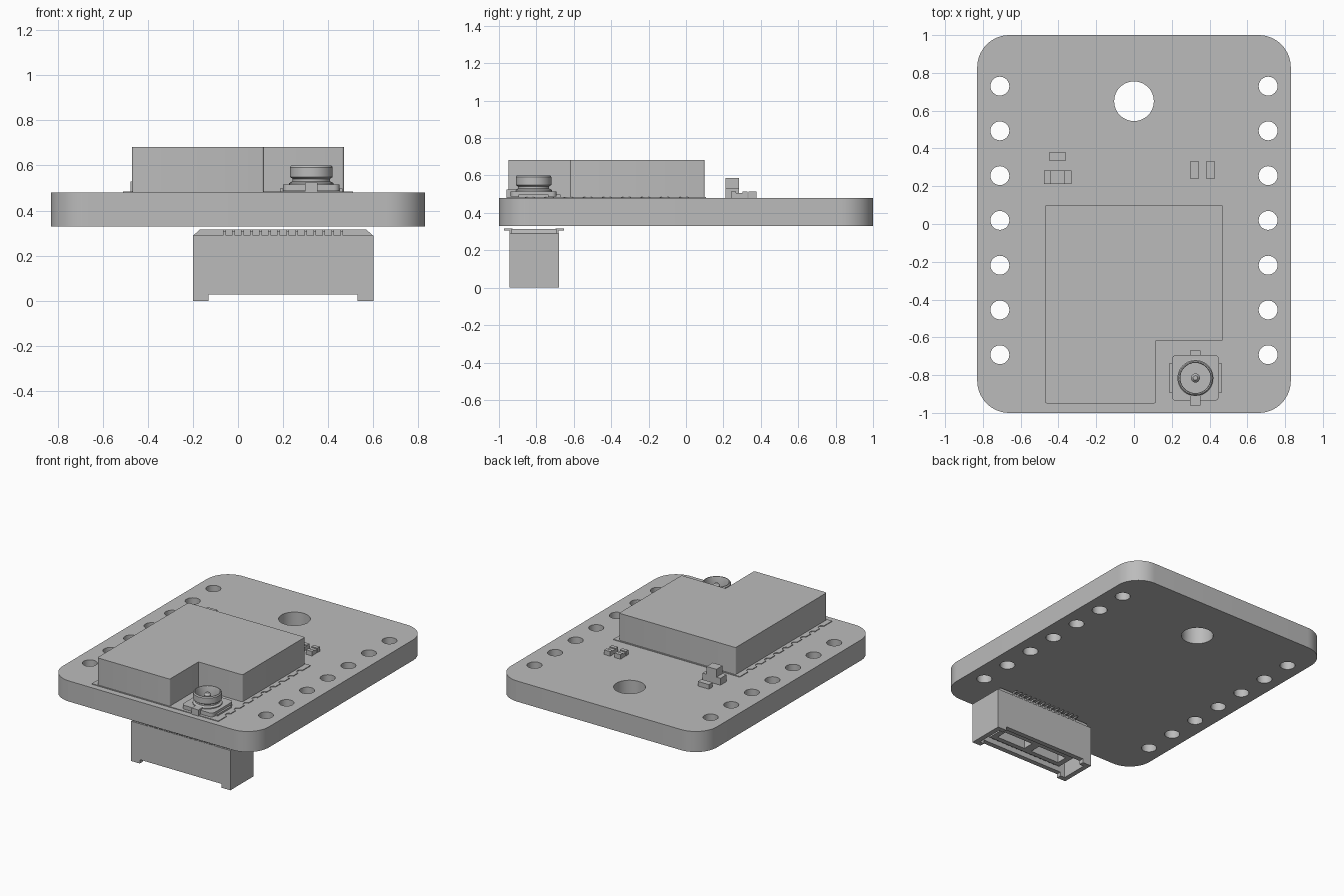
import bpy, bmesh, math
from mathutils import Matrix

cube = bpy.data.objects.get("Cube")
if cube:
    bpy.data.objects.remove(cube, do_unlink=True)

grey = bpy.data.materials.new("plain grey")
grey.use_nodes = True
COLOUR = (0.5, 0.5, 0.5, 1)
grey.diffuse_color = COLOUR
grey.node_tree.nodes["Principled BSDF"].inputs["Base Color"].default_value = COLOUR


def finish(name, bm):
    bmesh.ops.remove_doubles(bm, verts=bm.verts, dist=0.0002)
    bmesh.ops.recalc_face_normals(bm, faces=bm.faces)
    mesh = bpy.data.meshes.new(name)
    bm.to_mesh(mesh)
    bm.free()
    mesh.materials.append(grey)
    ob = bpy.data.objects.new(name, mesh)
    bpy.context.collection.objects.link(ob)
    bpy.ops.object.select_all(action='DESELECT')
    bpy.context.view_layer.objects.active = ob
    ob.select_set(True)
    bpy.ops.object.shade_smooth_by_angle(angle=math.radians(30))
    return ob


def add_box(bm, x0, x1, y0, y1, z0, z1):
    m = Matrix.Translation(((x0 + x1) / 2, (y0 + y1) / 2, (z0 + z1) / 2))
    bmesh.ops.create_cube(bm, size=1, matrix=m @ Matrix.Diagonal((x1 - x0, y1 - y0, z1 - z0, 1)))


def boxes(name, dims):
    bm = bmesh.new()
    for d in dims:
        add_box(bm, *d)
    return finish(name, bm)


def arc(cx, cy, r, a0, a1, n):
    return [(cx + r * math.cos(math.radians(a0 + (a1 - a0) * i / n)),
             cy + r * math.sin(math.radians(a0 + (a1 - a0) * i / n))) for i in range(n + 1)]


def circle(cx, cy, r, n=32):
    return arc(cx, cy, r, 0, 360, n)[:-1]


def rounded_rect(x0, x1, y0, y1, r, n=8):
    return (arc(x1 - r, y1 - r, r, 0, 90, n) + arc(x0 + r, y1 - r, r, 90, 180, n)
            + arc(x0 + r, y0 + r, r, 180, 270, n) + arc(x1 - r, y0 + r, r, 270, 360, n))


def slab(name, loops, z0, z1):
    """Outline with optional holes, extruded from z0 to z1."""
    bm = bmesh.new()
    for pts in loops:
        vs = [bm.verts.new((x, y, z0)) for x, y in pts]
        for a, b in zip(vs, vs[1:] + vs[:1]):
            bm.edges.new((a, b))
    bmesh.ops.triangle_fill(bm, use_beauty=True, edges=bm.edges[:], normal=(0, 0, 1))
    ext = bmesh.ops.extrude_face_region(bm, geom=bm.faces[:], use_keep_orig=True)
    for v in ext["geom"]:
        if isinstance(v, bmesh.types.BMVert):
            v.co.z = z1
    return finish(name, bm)


def lathe(name, cx, cy, profile, n=40):
    bm = bmesh.new()
    vs = [bm.verts.new((cx + r, cy, z)) for r, z in profile]
    edges = [bm.edges.new(p) for p in zip(vs, vs[1:])]
    bmesh.ops.spin(bm, geom=vs + edges, cent=(cx, cy, 0), axis=(0, 0, 1),
                   angle=math.tau, steps=n, use_merge=True)
    return finish(name, bm)


# Circuit board with two rows of pin holes and a mounting hole
BOTTOM, TOP = 0.33, 0.48
holes = [circle(s * 0.71, 0.73 - 0.237 * i, 0.05) for s in (-1, 1) for i in range(7)]
slab("circuit_board", [rounded_rect(-0.83, 0.83, -1, 1, 0.17, 14), circle(0, 0.65, 0.105, 48)] + holes,
     BOTTOM, TOP)

# Module base with half-round notches down both long edges
right = [(0.51, -0.955)]
for i in range(9):
    right += arc(0.51, -0.835 + 0.103 * i, 0.024, 270, 90, 8)
right.append((0.51, 0.108))
slab("module_base", [right + [(-x, y) for x, y in reversed(right)]], TOP, TOP + 0.005)

# L-shaped shield can with softened upright corners
c = 0.01
shield = (arc(0.47 - c, 0.10 - c, c, 0, 90, 4) + arc(-0.47 + c, 0.10 - c, c, 90, 180, 4)
          + arc(-0.47 + c, -0.95 + c, c, 180, 270, 4) + arc(0.115 - c, -0.95 + c, c, 270, 360, 4)
          + [(0.115, -0.62)] + arc(0.47 - c, -0.62 + c, c, 270, 360, 4))
slab("shield_can", [shield], TOP + 0.005, 0.682)

# Coaxial socket
CX, CY = 0.325, -0.815
slab("socket_base", [rounded_rect(CX - 0.125, CX + 0.125, CY - 0.122, CY + 0.122, 0.025, 4)], 0.487, 0.515)
boxes("socket_tabs", [(CX - 0.138, CX + 0.138, CY - 0.08, CY + 0.08, TOP, 0.497),
                      (CX - 0.028, CX + 0.028, CY - 0.145, CY + 0.145, TOP, 0.497),
                      (CX - 0.028, CX + 0.028, CY - 0.145, CY - 0.08, TOP, 0.525)])
lathe("socket_shell", CX, CY, [(0.07, 0.515), (0.098, 0.515), (0.098, 0.522), (0.083, 0.530), (0.083, 0.541),
                               (0.095, 0.549), (0.095, 0.592), (0.089, 0.60), (0.083, 0.60),
                               (0.08, 0.592), (0.08, 0.515), (0.07, 0.515)])
lathe("socket_pin", CX, CY, [(0, 0.515), (0.024, 0.515), (0.024, 0.575), (0.012, 0.59), (0, 0.59)], 20)

# Chip parts: end caps slightly proud of the middle
for i, x in enumerate((0.321, 0.404)):
    boxes(f"capacitor_{i + 1}", [(x - 0.024, x + 0.024, 0.24, 0.268, TOP, 0.513),
                                 (x - 0.022, x + 0.022, 0.268, 0.302, TOP, 0.506),
                                 (x - 0.024, x + 0.024, 0.302, 0.33, TOP, 0.513)])
boxes("resistor", [(-0.45, -0.36, 0.335, 0.378, TOP, 0.513)])
boxes("indicator_light", [(-0.476, -0.332, 0.212, 0.284, TOP, 0.53),
                          (-0.444, -0.364, 0.212, 0.284, 0.53, 0.587)])

# Edge connector under the board: roof with sloped ends, walls, end blocks
X0, X1, Y0, Y1 = -0.2, 0.6, -0.945, -0.68
bm = bmesh.new()
roof = [(X0, 0.288), (X1, 0.288), (X1 - 0.03, 0.315), (X0 + 0.03, 0.315)]
front = bm.faces.new([bm.verts.new((x, Y0 + 0.012, z)) for x, z in roof])
ext = bmesh.ops.extrude_face_region(bm, geom=[front], use_keep_orig=True)
for v in ext["geom"]:
    if isinstance(v, bmesh.types.BMVert):
        v.co.y = Y1 - 0.012
finish("connector_roof", bm)

W = 0.035
boxes("connector_walls", [(X0, X1, Y0, Y1, 0.2, 0.29),
                          (X0 + 0.07, X1 - 0.07, Y0, Y0 + W, 0.028, 0.2),
                          (X0 + 0.07, X1 - 0.07, Y1 - W, Y1, 0.028, 0.2)])
YM = (Y0 + Y1) / 2
# C-shaped ends reach down to the ground
for side, s in (("left", 1), ("right", -1)):
    def span(a, b):
        return sorted((0.2 + s * a, 0.2 + s * b))
    boxes(f"connector_end_{side}", [(*span(0.365, 0.4), Y0, Y1, 0, 0.2),
                                    (*span(0.33, 0.365), Y0, Y0 + W, 0, 0.2),
                                    (*span(0.33, 0.365), Y1 - W, Y1, 0, 0.2)])

# Plug frame inside the connector, with a divided slot
boxes("connector_plug", [(-0.1, 0.5, YM - 0.075, YM - 0.04, 0.05, 0.2),
                         (-0.1, 0.5, YM + 0.04, YM + 0.075, 0.05, 0.2),
                         (-0.1, -0.06, YM - 0.04, YM + 0.04, 0.05, 0.2),
                         (0.46, 0.5, YM - 0.04, YM + 0.04, 0.05, 0.2),
                         (0.17, 0.23, YM - 0.04, YM + 0.04, 0.05, 0.2)])

# Contacts: solder feet on both long sides and inner strips
feet, strips = [], []
for i in range(14):
    x = -0.06 + 0.04 * i
    for s in (-1, 1):
        ya, yb = sorted((YM + s * 0.115, YM + s * 0.16))
        feet.append((x - 0.006, x + 0.006, ya, yb, 0.306, 0.317))
        yc, yd = sorted((YM + s * 0.12, YM + s * 0.132))
        feet.append((x - 0.006, x + 0.006, yc, yd, 0.285, 0.306))
        ye, yf = sorted((YM + s * 0.075, YM + s * 0.085))
        strips.append((x - 0.008, x + 0.008, ye, yf, 0.055, 0.2))
boxes("connector_feet", feet)
boxes("connector_contacts", strips)
